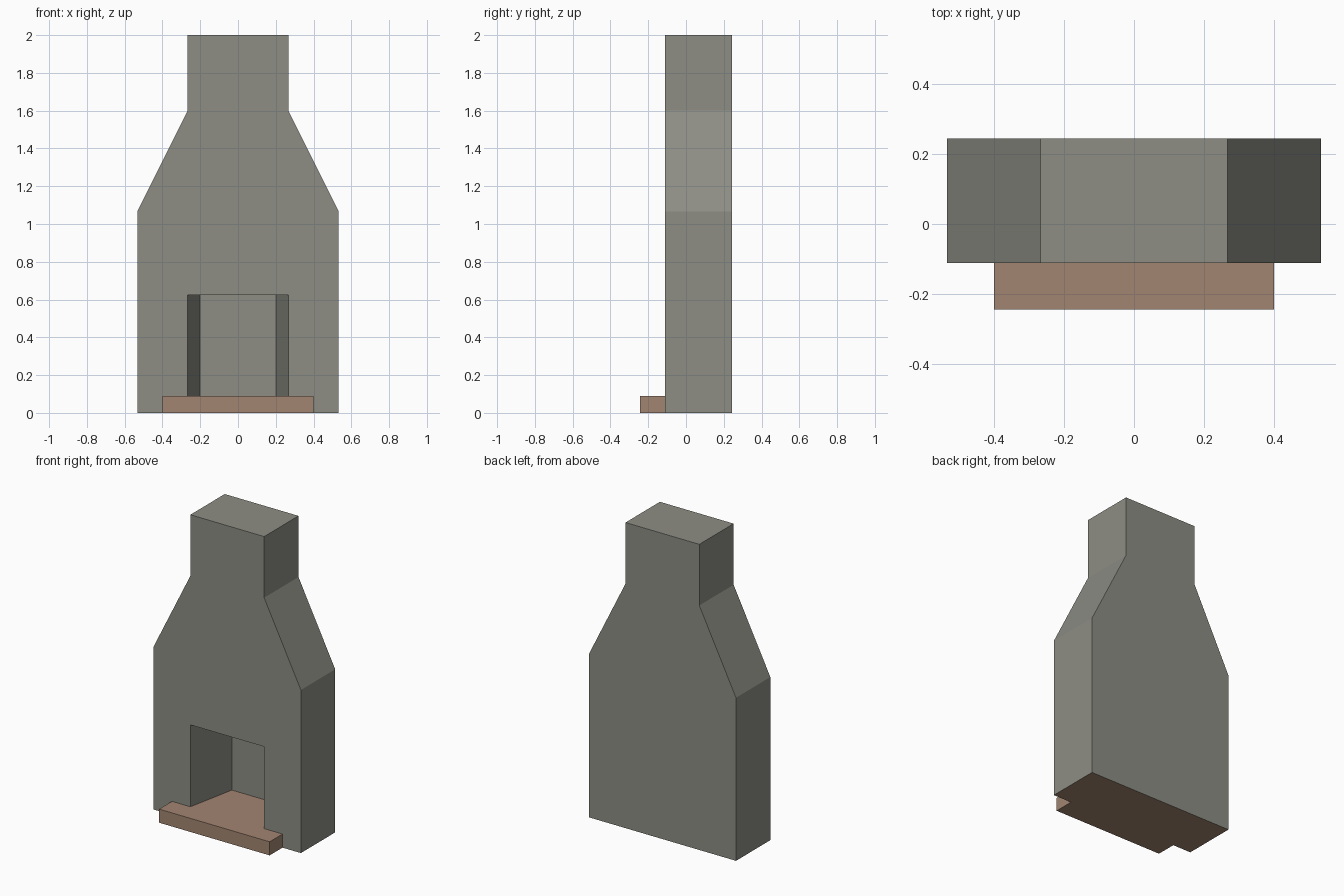
import bpy, bmesh

if "Cube" in bpy.data.objects:
    bpy.data.objects.remove(bpy.data.objects["Cube"])

FRONT, BACK, POCKET = -0.111, 0.244, 0.222   # y of front, back and firebox rear wall


def material(name, rgb):
    m = bpy.data.materials.new(name)
    m.diffuse_color = (*rgb, 1)
    m.use_nodes = True
    m.node_tree.nodes["Principled BSDF"].inputs["Base Color"].default_value = m.diffuse_color
    return m


stone = material("grey_stone", (0.27, 0.27, 0.235))
clay = material("brown_clay", (0.36, 0.235, 0.165))


def mirrored(half):
    """Close a half outline (right side, in order) with its mirror image."""
    return half + [(-x, v) for x, v in reversed(half)]


def finish(bm, name, mats):
    bmesh.ops.recalc_face_normals(bm, faces=bm.faces)
    me = bpy.data.meshes.new(name)
    for m in mats:
        me.materials.append(m)
    bm.normal_update()
    if len(mats) > 1:                        # underside takes the second colour
        for f in bm.faces:
            if f.calc_center_median().z < 0.001:
                f.material_index = 1
    bm.to_mesh(me)
    bm.free()
    ob = bpy.data.objects.new(name, me)
    bpy.context.collection.objects.link(ob)
    return ob


def strip(bm, a, b):
    """Quads joining two open rows of vertices."""
    for i in range(len(a) - 1):
        bm.faces.new((a[i], a[i + 1], b[i + 1], b[i]))


# Chimney body: shouldered profile with a tapering firebox pocket
bm = bmesh.new()
outer = mirrored([(0.533, 0), (0.533, 1.067), (0.267, 1.6), (0.267, 2.0)])
mouth = mirrored([(0.267, 0), (0.267, 0.625)])
rear = mirrored([(0.2, 0), (0.2, 0.625)])
row = lambda pts, y: [bm.verts.new((x, y, z)) for x, z in pts]
of, ob_ = row(outer, FRONT), row(outer, BACK)
mf, mr = row(mouth, FRONT), row(rear, POCKET)
bm.faces.new(of + mf[::-1])                  # front with opening
bm.faces.new(ob_)                            # back
strip(bm, of, ob_)                           # sides, shoulders, top
strip(bm, mf, mr)                            # firebox walls and ceiling
bm.faces.new(mr)                             # firebox rear wall
bm.faces.new([of[0], mf[0], mr[0], mr[3], mf[3], of[7], ob_[7], ob_[0]])
finish(bm, "chimney_body", [stone, clay])

# Hearth: projecting slab that continues inside as the firebox floor
bm = bmesh.new()
plan = mirrored([(0.4, -0.244), (0.4, FRONT), (0.267, FRONT), (0.2, POCKET)])
low = [bm.verts.new((x, y, 0)) for x, y in plan]
top = [bm.verts.new((x, y, 0.089)) for x, y in plan]
bm.faces.new(low)
bm.faces.new(top)
strip(bm, low + low[:1], top + top[:1])
finish(bm, "hearth", [clay])
